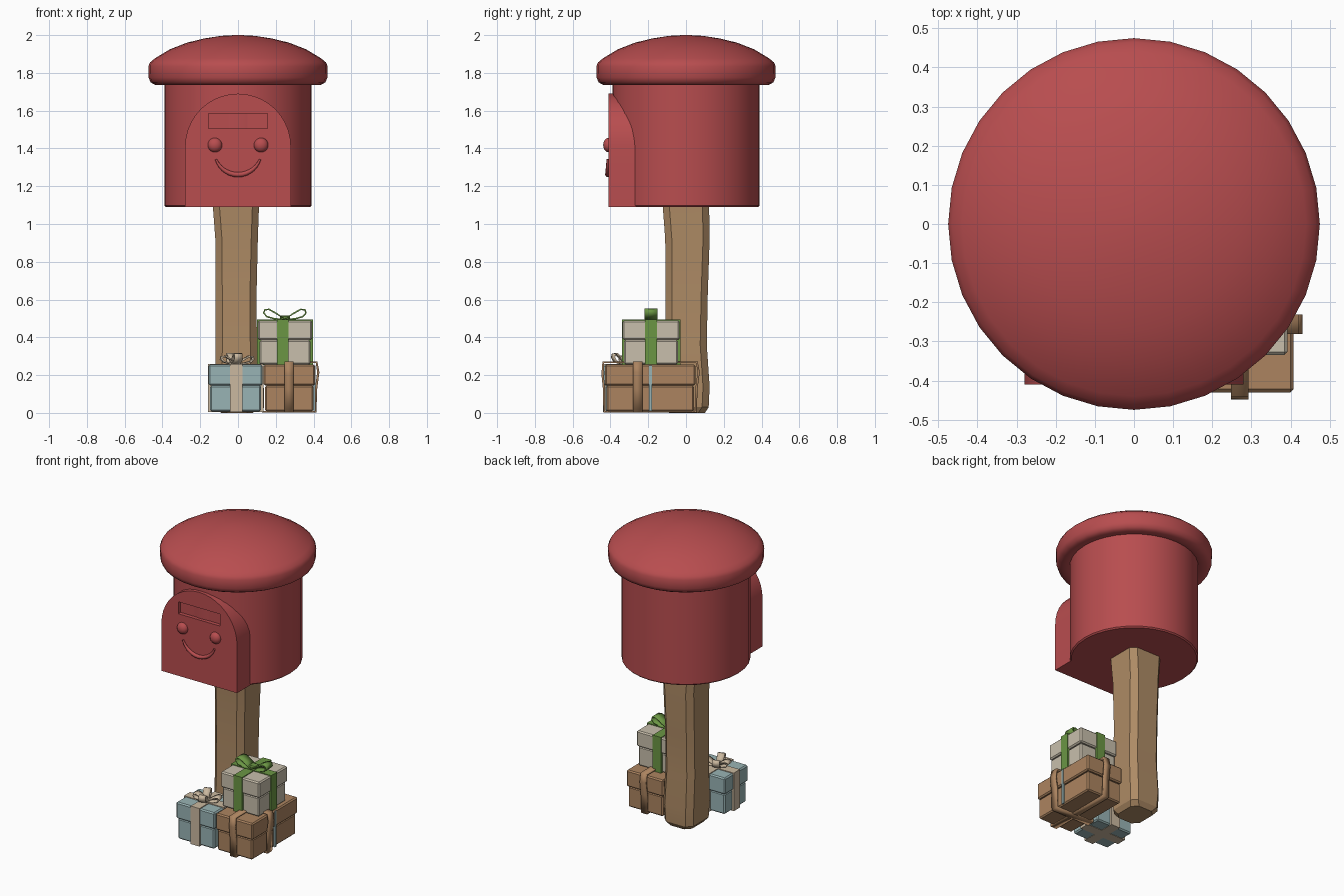
import bpy, bmesh, math
from mathutils import Vector

old = bpy.data.objects.get("Cube")
if old:
    bpy.data.objects.remove(old, do_unlink=True)


def material(name, code):
    lin = [((int(code[i:i + 2], 16) / 255 + 0.055) / 1.055) ** 2.4 for i in (0, 2, 4)]
    m = bpy.data.materials.new(name)
    m.use_nodes = True
    m.diffuse_color = (*lin, 1)
    m.node_tree.nodes["Principled BSDF"].inputs["Base Color"].default_value = (*lin, 1)
    return m


RED = material("post box red", "b84d4f")
WOOD = material("post wood", "ae8b65")
CARD = material("parcel brown", "ac8460")
CREAM = material("gift cream", "c8bfac")
GREEN = material("ribbon green", "6b9644")
BLUE = material("gift blue", "99b4b5")
TAN = material("ribbon pale tan", "cbb9a0")


def finish(name, bm, mat, smooth=None, bevel=0, segments=1):
    """Turn a bmesh into a named object with one material."""
    bmesh.ops.recalc_face_normals(bm, faces=bm.faces)
    mesh = bpy.data.meshes.new(name)
    bm.to_mesh(mesh)
    bm.free()
    ob = bpy.data.objects.new(name, mesh)
    bpy.context.collection.objects.link(ob)
    mesh.materials.append(mat)
    if bevel:
        b = ob.modifiers.new("bevel", "BEVEL")
        b.width, b.segments = bevel, segments
    if smooth:
        bpy.ops.object.select_all(action="DESELECT")
        ob.select_set(True)
        bpy.context.view_layer.objects.active = ob
        bpy.ops.object.shade_smooth_by_angle(angle=math.radians(smooth))
    return ob


def loft(name, rings, mat, smooth=None, bevel=0):
    """Skin a list of equal rings of points and cap both ends."""
    bm = bmesh.new()
    loops = [[bm.verts.new(p) for p in ring] for ring in rings]
    n = len(loops[0])
    for a, b in zip(loops, loops[1:]):
        for i in range(n):
            bm.faces.new((a[i], a[(i + 1) % n], b[(i + 1) % n], b[i]))
    bm.faces.new(loops[0])
    bm.faces.new(loops[-1])
    return finish(name, bm, mat, smooth, bevel)


def lathe(name, profile, mat, sides=32, smooth=40):
    turn = [2 * math.pi * i / sides for i in range(sides)]
    return loft(name, [[(r * math.cos(t), r * math.sin(t), z) for t in turn]
                       for r, z in profile], mat, smooth)


def box(name, x, y, z, mat, bevel=0.0):
    bm = bmesh.new()
    bmesh.ops.create_cube(bm, size=1)
    for v in bm.verts:
        v.co = [lo + (hi - lo) * (c + 0.5) for c, (lo, hi) in zip(v.co, (x, y, z))]
    return finish(name, bm, mat, None, bevel)


def ribbon(name, path, centre, angle, width, mat, thick=0.008):
    """Closed band: path in a vertical plane turned by angle, given width."""
    along = Vector((math.cos(angle), math.sin(angle), 0))
    across = Vector((-along.y, along.x, 0)) * width / 2
    bm = bmesh.new()
    rows = []
    for u, z in path:
        p = Vector(centre) + along * u + Vector((0, 0, z))
        rows.append((bm.verts.new(p - across), bm.verts.new(p + across)))
    for i, a in enumerate(rows):
        b = rows[(i + 1) % len(rows)]
        bm.faces.new((a[0], a[1], b[1], b[0]))
    ob = finish(name, bm, mat, 50)
    s = ob.modifiers.new("thickness", "SOLIDIFY")
    s.thickness, s.offset = thick, 0
    return ob


def bow(name, centre, size, height, width, angle, mat):
    """Two drooping loops and a knot."""
    loop = [(0, 0), (.4, .55), (.75, .95), (.95, .9), (1, .6), (.85, .25), (.5, .05)]
    for side, s in (("left", 1), ("right", -1)):
        path = [(s * u * size, z * height + .004) for u, z in loop]
        ribbon(f"{name}_{side}_loop", path, centre, angle, width, mat)
    x, y, z = centre
    k = width * .38
    box(name + "_knot", (x - k, x + k), (y - k, y + k), (z, z + height * .45), mat, .006)


def gift(name, x, y, z, seam, mat):
    """Box with a slightly wider lid."""
    e = .008
    box(name + "_base", (x[0] + e, x[1] - e), (y[0] + e, y[1] - e), (z[0], seam), mat, .008)
    box(name + "_lid", x, y, (seam, z[1]), mat, .008)


def bands(name, x, y, z, cx, cy, width, mat, e=.005):
    """Crossed ribbons around a gift."""
    h = width / 2
    zz = (z[0] - e / 2, z[1] + e)
    box(name + "_front_band", (cx - h, cx + h), (y[0] - e, y[1] + e), zz, mat)
    box(name + "_side_band", (x[0] - e, x[1] + e), (cy - h, cy + h), zz, mat)


# Wooden post: slightly crooked, chamfered square
def post_ring(z, x0, x1, y0, y1, c=.035):
    return [(x0 + c, y0, z), (x1 - c, y0, z), (x1, y0 + c, z), (x1, y1 - c, z),
            (x1 - c, y1, z), (x0 + c, y1, z), (x0, y1 - c, z), (x0, y0 + c, z)]


loft("post", [post_ring(0, -.09, .08, -.09, .10),
              post_ring(.03, -.115, .1, -.11, .12),
              post_ring(.14, -.12, .105, -.115, .125),
              post_ring(.36, -.118, .1, -.11, .11),
              post_ring(.62, -.118, .098, -.108, .115),
              post_ring(.92, -.12, .105, -.11, .125),
              post_ring(1.12, -.135, .112, -.125, .122)], WOOD, 30)

# Drum body and domed cap
lathe("drum_body", [(.382, 1.09), (.39, 1.098), (.39, 1.76)], RED)
lathe("domed_cap", [(.37, 1.75), (.40, 1.738), (.44, 1.737), (.463, 1.75), (.473, 1.775),
                    (.475, 1.835), (.465, 1.856), (.44, 1.877), (.36, 1.925), (.27, 1.96),
                    (.18, 1.982), (.09, 1.996), (.02, 2.0)], RED, 32, 60)

# Arched front hood with a recessed letter slot
arch = [(.28, 1.09)] + [(.28 * math.cos(math.pi * i / 20), 1.41 + .28 * math.sin(math.pi * i / 20))
                        for i in range(21)] + [(-.28, 1.09)]
hood = loft("front_hood", [[(x, y, z) for x, z in arch] for y in (-.2, -.41)], RED, 35)
cutter = box("slot_cutter", (-.155, .155), (-.5, -.385), (1.505, 1.585), RED)
cutter.hide_render = True
cutter.hide_viewport = True
cut = hood.modifiers.new("slot", "BOOLEAN")
cut.object, cut.operation, cut.solver = cutter, "DIFFERENCE", "EXACT"
bpy.context.view_layer.objects.active = hood
bpy.ops.object.modifier_apply(modifier="slot")
bpy.data.objects.remove(cutter, do_unlink=True)

# Button eyes
for side, s in (("left", 1), ("right", -1)):
    bm = bmesh.new()
    bmesh.ops.create_uvsphere(bm, u_segments=16, v_segments=10, radius=.038)
    for v in bm.verts:
        v.co = (v.co.x + s * .122, v.co.y * .75 - .41, v.co.z + 1.418)
    finish(side + "_eye", bm, RED, 60)

# Curved smile
curve = bpy.data.curves.new("smile", "CURVE")
curve.dimensions = "3D"
curve.bevel_depth, curve.bevel_resolution, curve.use_fill_caps = .011, 2, True
spline = curve.splines.new("POLY")
spline.points.add(14)
for i, p in enumerate(spline.points):
    t = math.radians(200 + 140 * i / 14)
    p.co = (.124 * math.cos(t), -.415, 1.385 + .124 * math.sin(t), 1)
    p.radius = .5 + .7 * math.sin(math.pi * i / 14)
curve.materials.append(RED)
bpy.context.collection.objects.link(bpy.data.objects.new("smile", curve))

# Brown parcel with loose straps
gift("parcel", (.135, .408), (-.43, .05), (.008, .255), .145, CARD)
box("parcel_tape", (.400, .4095), (-.195, -.18), (.01, .25), BLUE)


def strap_path(lo, hi):
    m = (lo + hi) / 2
    return [(lo - .003, .0), (lo - .004, .12), (lo - .012, .2), (lo - .008, .262), (m, .262),
            (hi + .008, .262), (hi + .017, .21), (hi + .005, .12), (hi + .003, .0)]


ribbon("parcel_side_strap", strap_path(.135, .408), (0, -.256, .006), 0, .05, CARD, .012)
ribbon("parcel_front_strap", strap_path(-.43, .05), (.27, 0, .006), math.pi / 2, .045, CARD, .012)

# Blue gift with a pale bow
bx, by, bz = (-.155, .13), (-.435, -.19), (.008, .255)
gift("blue_gift", bx, by, bz, .145, BLUE)
bands("blue_gift", bx, by, bz, -.01, -.31, .065, TAN)
bow("pale_bow", (-.005, -.315, .257), .085, .04, .05, .2, TAN)
bow("pale_bow_cross", (-.02, -.32, .257), .07, .055, .045, 1.9, TAN)

# Cream gift stacked on the parcel with a green bow
cx, cy, cz = (.105, .392), (-.335, -.035), (.256, .49)
gift("cream_gift", cx, cy, cz, .385, CREAM)
bands("cream_gift", cx, cy, cz, .237, -.185, .062, GREEN)
bow("green_bow", (.248, -.185, .492), .112, .055, .07, 0, GREEN)
